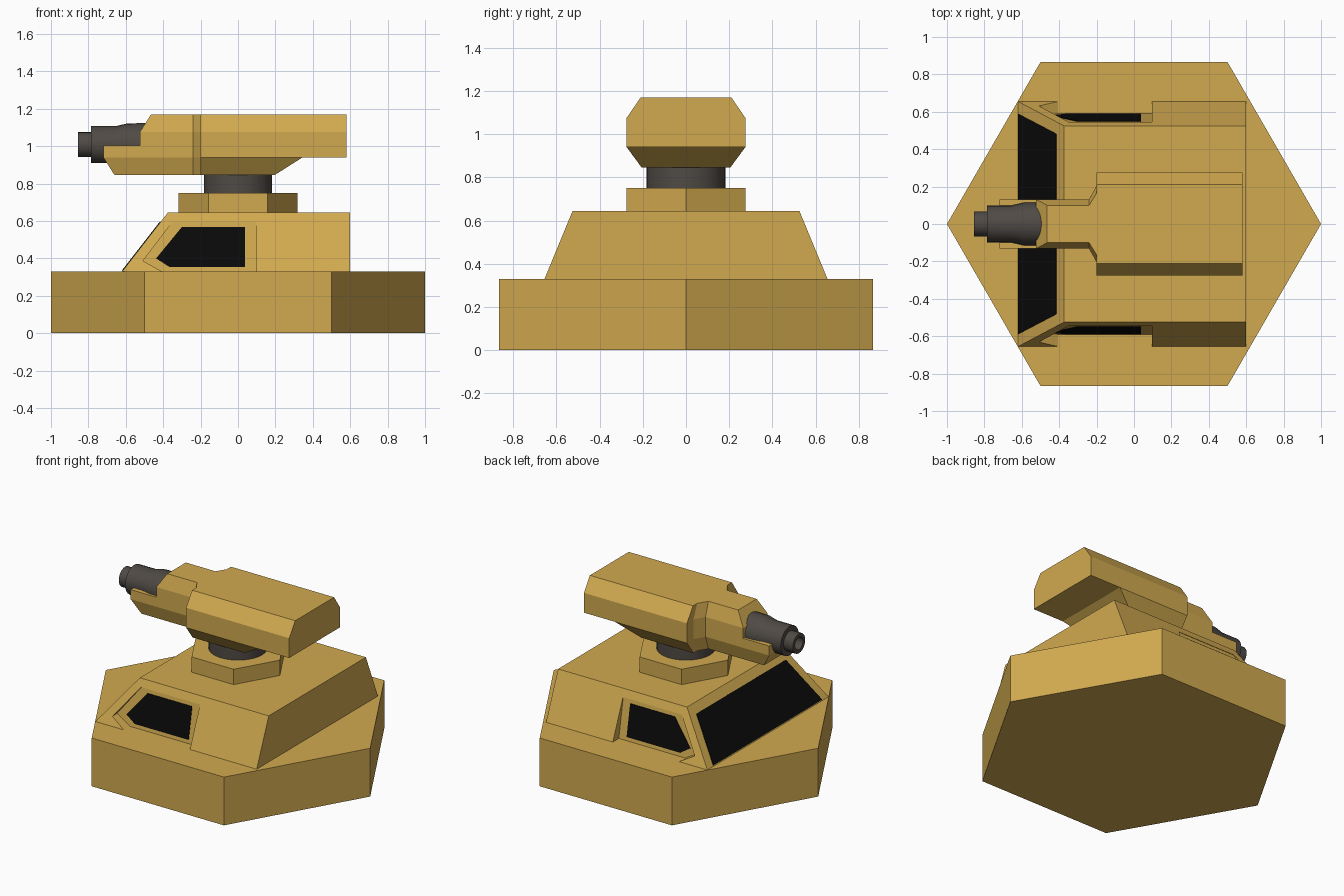
import bpy, bmesh, math
from mathutils import Vector

if "Cube" in bpy.data.objects:
    bpy.data.objects.remove(bpy.data.objects["Cube"])


def material(name, rgb):
    m = bpy.data.materials.new(name)
    m.diffuse_color = (*rgb, 1)
    m.use_nodes = True
    m.node_tree.nodes["Principled BSDF"].inputs["Base Color"].default_value = m.diffuse_color
    return m


GOLD = material("gold paint", (0.64, 0.40, 0.08))
GREY = material("dark grey metal", (0.078, 0.068, 0.059))
BLACK = material("black glass", (0.003, 0.003, 0.003))


def loft(name, rings, mat, smooth=False):
    """Skin a list of equal-length point rings and cap both ends."""
    bm = bmesh.new()
    vs = [[bm.verts.new(p) for p in r] for r in rings]
    n = len(rings[0])
    for a, b in zip(vs, vs[1:]):
        for i in range(n):
            j = (i + 1) % n
            bm.faces.new((a[i], a[j], b[j], b[i]))
    bm.faces.new(vs[0])
    bm.faces.new(vs[-1])
    bmesh.ops.recalc_face_normals(bm, faces=bm.faces)
    me = bpy.data.meshes.new(name)
    bm.to_mesh(me)
    bm.free()
    me.materials.append(mat)
    ob = bpy.data.objects.new(name, me)
    bpy.context.collection.objects.link(ob)
    if smooth:
        bpy.ops.object.select_all(action='DESELECT')
        ob.select_set(True)
        bpy.context.view_layer.objects.active = ob
        bpy.ops.object.shade_smooth_by_angle(angle=math.radians(25))
    return ob


def rect(x0, x1, w, z, w1=None):
    w1 = w if w1 is None else w1
    return [(x0, -w, z), (x1, -w1, z), (x1, w1, z), (x0, w, z)]


def circle(r, n, z):
    return [(r * math.cos(math.tau * i / n), r * math.sin(math.tau * i / n), z) for i in range(n)]


# Hexagonal base, plinth and round neck
loft("base", [circle(1, 6, 0), circle(1, 6, 0.33)], GOLD)
loft("plinth", [circle(0.317, 6, 0.645), circle(0.317, 6, 0.75)], GOLD)
loft("neck", [circle(0.183, 32, 0.75), circle(0.183, 32, 0.845)], GREY, True)

# Sloped cabin
cabin = loft("cabin", [rect(-0.62, 0.60, 0.655, 0.33), rect(-0.375, 0.60, 0.525, 0.645)], GOLD)

# Side window recesses and panes
recess = [(0.095, 0.32), (0.095, 0.595), (-0.35, 0.595), (-0.508, 0.387), (-0.388, 0.32)]
pane = [(0.037, 0.355), (0.037, 0.568), (-0.30, 0.568), (-0.438, 0.40), (-0.368, 0.355)]


def recess_y(z):
    return 0.590 - 0.18 * (z - 0.33)


for s, side in ((-1, "front"), (1, "back")):
    cutter = loft(side + "_recess_cutter",
                  [[(x, s * recess_y(z), z) for x, z in recess],
                   [(x, s * 0.8, z) for x, z in recess]], GOLD)
    cutter.hide_render = True
    cutter.hide_set(True)
    cutter.display_type = 'WIRE'
    mod = cabin.modifiers.new(side + " recess", 'BOOLEAN')
    mod.operation = 'DIFFERENCE'
    mod.solver = 'EXACT'
    mod.object = cutter
    loft(side + "_side_window",
         [[(x, s * (recess_y(z) + d), z) for x, z in pane] for d in (-0.002, 0.004)], BLACK)

# Windshield plate on the sloped nose
slope = 0.315 / 0.245
normal = Vector((-0.315, 0, 0.245)).normalized()
glass = [Vector((x, y, 0.33 + (x + 0.62) * slope))
         for x, y in ((-0.617, -0.588), (-0.415, -0.482), (-0.415, 0.482), (-0.617, 0.588))]
loft("windshield", [[p + normal * d for p in glass] for d in (-0.002, 0.004)], BLACK)

# Turret body: upper shell and shorter tapered keel
loft("turret_body", [rect(-0.2, 0.58, 0.21, 1.17), rect(-0.2, 0.58, 0.275, 1.075),
                     rect(-0.2, 0.58, 0.275, 0.94)], GOLD)
loft("turret_keel", [rect(-0.2, 0.345, 0.275, 0.94), rect(-0.2, 0.195, 0.205, 0.845)], GOLD)

# Barrel housing: upper hood, longer lower cradle and flared collar
loft("housing_hood", [rect(-0.465, -0.2, 0.1, 1.17), rect(-0.525, -0.2, 0.132, 1.075),
                      rect(-0.525, -0.2, 0.132, 1.005)], GOLD)
loft("housing_cradle", [rect(-0.72, -0.2, 0.132, 1.005), rect(-0.72, -0.2, 0.132, 0.94),
                        rect(-0.66, -0.2, 0.1, 0.845)], GOLD)
loft("housing_collar", [rect(-0.24, -0.2, 0.1, 1.17, 0.165), rect(-0.24, -0.2, 0.132, 1.075, 0.205),
                        rect(-0.24, -0.2, 0.132, 0.94, 0.205), rect(-0.24, -0.2, 0.1, 0.845, 0.165)], GOLD)

# Stepped gun barrel with an open bore
profile = [(-0.45, 0.116), (-0.59, 0.114), (-0.655, 0.099), (-0.785, 0.099),
           (-0.785, 0.067), (-0.855, 0.067), (-0.855, 0.042), (-0.75, 0.042)]
loft("barrel", [[(x, px, 1.008 + py) for px, py, _ in circle(r, 24, 0)] for x, r in profile], GREY, True)
